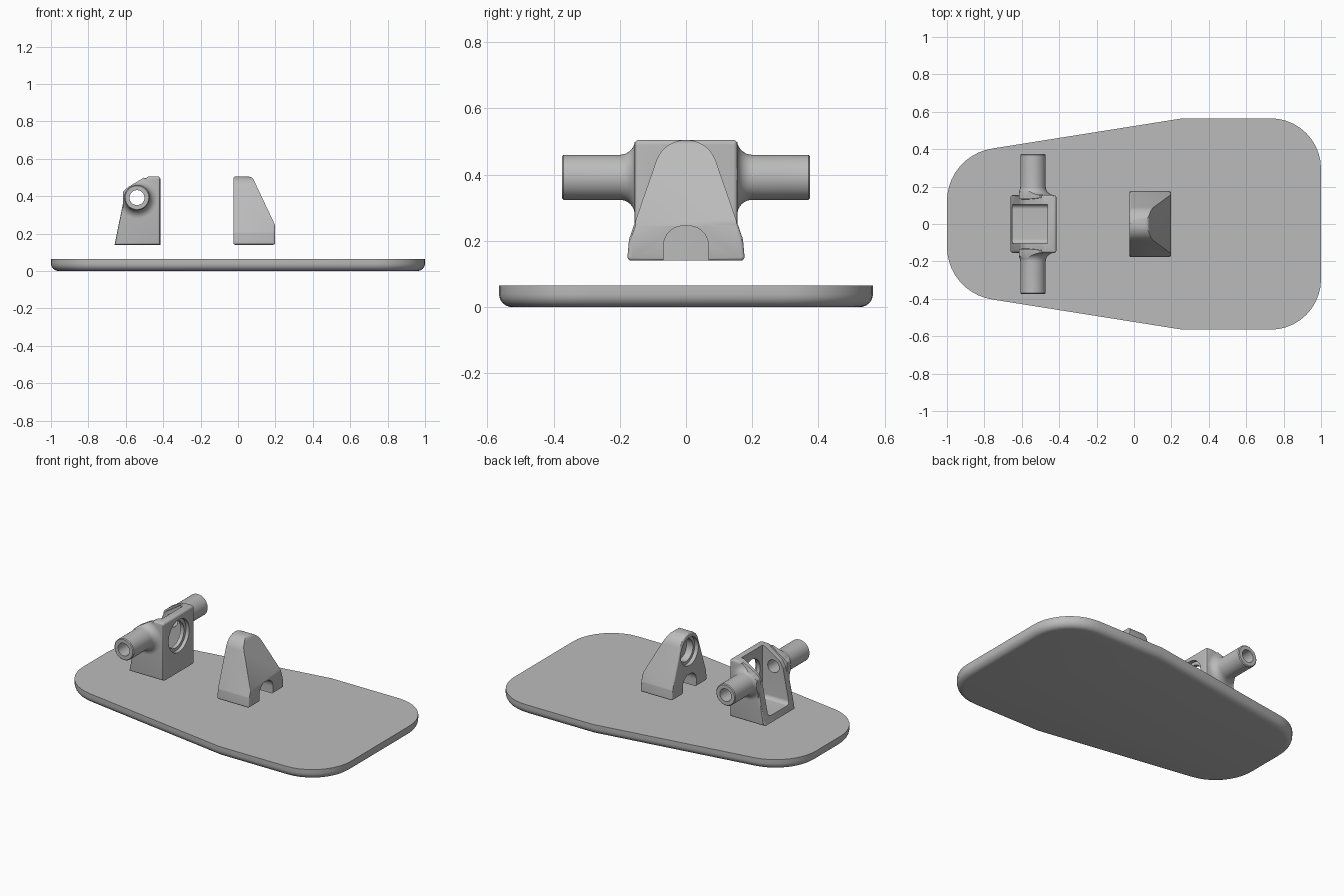
import bpy, bmesh
from math import sin, cos, tan, pi, radians
from mathutils import Vector

cube = bpy.data.objects.get("Cube")
if cube:
    bpy.data.objects.remove(cube, do_unlink=True)

grey = bpy.data.materials.new("plain_grey")
grey.use_nodes = True
colour = (0.5, 0.5, 0.5, 1)
grey.diffuse_color = colour
for node in grey.node_tree.nodes:
    if node.type == 'BSDF_PRINCIPLED':
        node.inputs["Base Color"].default_value = colour


def rounded(corners, steps=10):
    """Closed outline from (u, v, radius) corners."""
    out = []
    for i, (u, v, r) in enumerate(corners):
        p = Vector((u, v))
        if r == 0:
            out.append(p)
            continue
        d1 = (Vector(corners[i - 1][:2]) - p).normalized()
        d2 = (Vector(corners[(i + 1) % len(corners)][:2]) - p).normalized()
        half = d1.angle(d2) / 2
        centre = p + (d1 + d2).normalized() * (r / sin(half))
        a = p + d1 * (r / tan(half)) - centre
        b = p + d2 * (r / tan(half)) - centre
        sweep = pi - 2 * half
        for k in range(steps + 1):
            t = k / steps * sweep
            out.append(centre + (a * sin(sweep - t) + b * sin(t)) / sin(sweep))
    return out


def mirrored(half):
    """Complete a symmetric list of corners given its positive-u half."""
    return half + [(-u, v, r) for u, v, r in reversed(half)]


def place(axis, u, v, w):
    return {'x': (w, u, v), 'y': (u, w, v), 'z': (u, v, w)}[axis]


def solid(name, rings, axis, bevel_at=(), bevel=0, segments=3):
    """Join rings of (outline, position) along an axis into a capped solid."""
    bm = bmesh.new()
    loops = [[bm.verts.new(place(axis, u, v, w)) for u, v in outline]
             for outline, w in rings]
    n = len(loops[0])
    for low, high in zip(loops, loops[1:]):
        for i in range(n):
            j = (i + 1) % n
            bm.faces.new((low[i], low[j], high[j], high[i]))
    caps = [bm.faces.new(loops[0]), bm.faces.new(loops[-1])]
    bmesh.ops.recalc_face_normals(bm, faces=bm.faces[:])
    if bevel:
        edges = [e for c in bevel_at for e in caps[c].edges]
        bmesh.ops.bevel(bm, geom=edges, offset=bevel, offset_type='OFFSET',
                        segments=segments, profile=0.5, affect='EDGES',
                        clamp_overlap=False)
    mesh = bpy.data.meshes.new(name)
    bm.to_mesh(mesh)
    bm.free()
    obj = bpy.data.objects.new(name, mesh)
    bpy.context.collection.objects.link(obj)
    return obj


def prism(name, corners, axis, lo, hi, **kw):
    outline = rounded(corners)
    return solid(name, [(outline, lo), (outline, hi)], axis, **kw)


def lathe(name, centre, profile, axis, n=48):
    """Turn (position, radius) pairs about an axis."""
    cu, cv = centre
    rings = [([(cu + r * cos(2 * pi * i / n), cv + r * sin(2 * pi * i / n))
               for i in range(n)], w) for w, r in profile]
    return solid(name, rings, axis)


def combine(target, tool, operation):
    mod = target.modifiers.new(operation, 'BOOLEAN')
    mod.operation, mod.solver, mod.object = operation, 'EXACT', tool
    bpy.context.view_layer.update()
    graph = bpy.context.evaluated_depsgraph_get()
    mesh = bpy.data.meshes.new_from_object(target.evaluated_get(graph))
    target.modifiers.clear()
    target.data = mesh
    bpy.data.objects.remove(tool, do_unlink=True)


# Base plate: tapered outline, rounded lower rim
plate_half = [(-1, 0.365, 0.285), (0.26, 0.565, 0), (1, 0.565, 0.27)]
plate_corners = plate_half + [(x, -y, r) for x, y, r in reversed(plate_half)]
plate = prism("base_plate", plate_corners, 'z', 0, 0.065,
              bevel_at=(0,), bevel=0.04, segments=6)

# Bracket body
bracket = prism("axle_bracket", [
    (-0.66, 0.14, 0), (-0.607, 0.40, 0.04), (-0.585, 0.437, 0.04),
    (-0.48, 0.505, 0.03), (-0.415, 0.505, 0.014), (-0.415, 0.14, 0)],
    'y', -0.155, 0.155, bevel_at=(0, 1), bevel=0.012)

# Axle tubes with flared roots, trimmed to the bracket outline
pivot = (-0.54, 0.392)
tube, flare, wall = 0.068, 0.045, 0.155
side = [(0.13, 0.05), (0.14, tube + flare)]
for k in range(9):
    a = k / 8 * pi / 2
    side.append((wall + flare * (1 - cos(a)), tube + flare * (1 - sin(a))))
side += [(0.37, tube), (0.375, tube - 0.005)]
axle = lathe("axle", pivot, [(-w, r) for w, r in reversed(side)] + side, 'y')
trim = prism("axle_trim", [
    (-0.616, 0.2, 0), (-0.616, 0.424, 0.01), (-0.585, 0.450, 0.01),
    (-0.48, 0.513, 0.01), (-0.42, 0.513, 0), (-0.42, 0.2, 0)], 'y', -0.5, 0.5)
combine(axle, trim, 'INTERSECT')
combine(bracket, axle, 'UNION')

# Bracket pocket, axle bore and stepped round seat
pocket = prism("pocket", mirrored([(0.105, 0.18, 0.025), (0.105, 0.7, 0)]),
               'x', -0.8, -0.462)
combine(bracket, pocket, 'DIFFERENCE')
combine(bracket, lathe("bore", pivot, [(-0.5, 0.04), (0.5, 0.04)], 'y'),
        'DIFFERENCE')
seat = lathe("seat", (0, 0.37), [(-0.5, 0.083), (-0.438, 0.083),
                                 (-0.438, 0.103), (-0.38, 0.103)], 'x')
combine(bracket, seat, 'DIFFERENCE')

# Rest block: tapered arch with a sloping face
block = prism("rest_block", mirrored([
    (0.178, 0.14, 0.012), (0.172, 0.205, 0.03), (0.068, 0.505, 0.0945)]),
    'x', -0.025, 0.198, bevel_at=(0, 1), bevel=0.01)
slope = prism("slope", [
    (-0.1, 0.1, 0), (-0.1, 0.504, 0), (0.076, 0.504, 0.03),
    (0.23, 0.178, 0), (0.23, 0.1, 0)], 'y', -0.3, 0.3)
combine(block, slope, 'INTERSECT')

# Rest block notch and stepped round seat
notch = prism("notch", mirrored([(0.068, 0.05, 0), (0.068, 0.245, 0.06)]),
              'x', -0.2, 0.4)
combine(block, notch, 'DIFFERENCE')
recess = lathe("recess", (0, 0.388), [(-0.1, 0.088), (0.0, 0.088),
                                      (0.0, 0.07), (0.045, 0.07)], 'x')
combine(block, recess, 'DIFFERENCE')

# Finish: colour and shading
for part in (plate, bracket, block):
    part.data.materials.clear()
    part.data.materials.append(grey)
    for poly in part.data.polygons:
        poly.material_index = 0
    bpy.ops.object.select_all(action='DESELECT')
    part.select_set(True)
    bpy.context.view_layer.objects.active = part
    bpy.ops.object.shade_smooth_by_angle(angle=radians(30))
